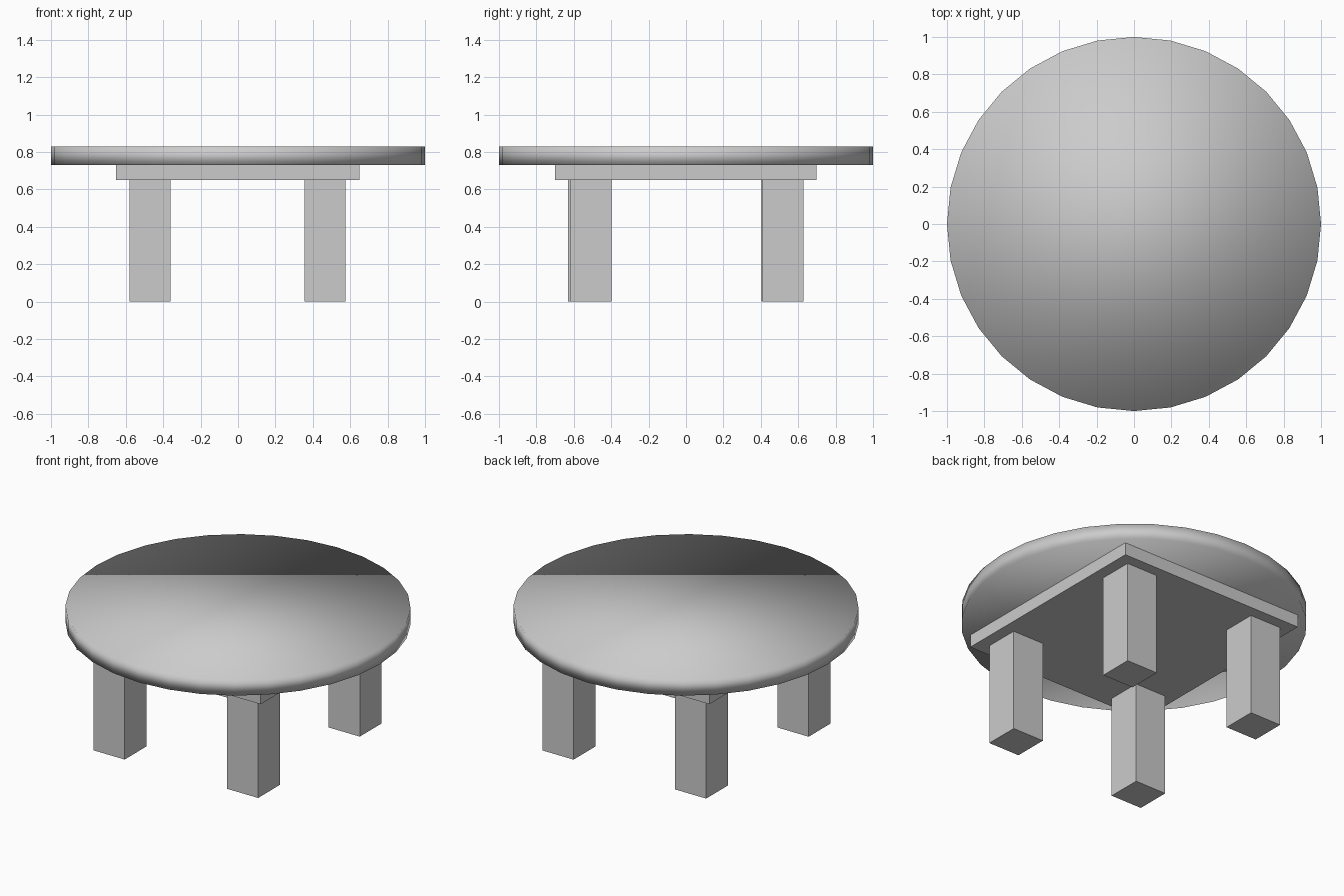
import bpy

if "Cube" in bpy.data.objects:
    bpy.data.objects.remove(bpy.data.objects["Cube"])


def box(name, x0, x1, y0, y1, z0, z1):
    bpy.ops.mesh.primitive_cube_add(size=1, location=((x0 + x1) / 2, (y0 + y1) / 2, (z0 + z1) / 2))
    ob = bpy.context.object
    ob.name = name
    ob.scale = (x1 - x0, y1 - y0, z1 - z0)
    bpy.ops.object.transform_apply(location=False, rotation=False, scale=True)
    return ob


# Round top, smooth shaded right over the rim
bpy.ops.mesh.primitive_cylinder_add(vertices=32, radius=1, depth=0.1, location=(0, 0, 0.78))
top = bpy.context.object
top.name = "table_top"
bpy.ops.object.shade_smooth()

# Rectangular support plate under the top
box("support_plate", -0.653, 0.65, -0.70, 0.697, 0.65, 0.73)

# Four square legs, with slight placement offsets
W = 0.22
legs = {
    "front_left_leg": (-0.58, -0.63),
    "front_right_leg": (0.355, -0.618),
    "back_left_leg": (-0.58, 0.405),
    "back_right_leg": (0.355, 0.408),
}
for name, (x, y) in legs.items():
    box(name, x, x + W, y, y + W, 0, 0.65)
